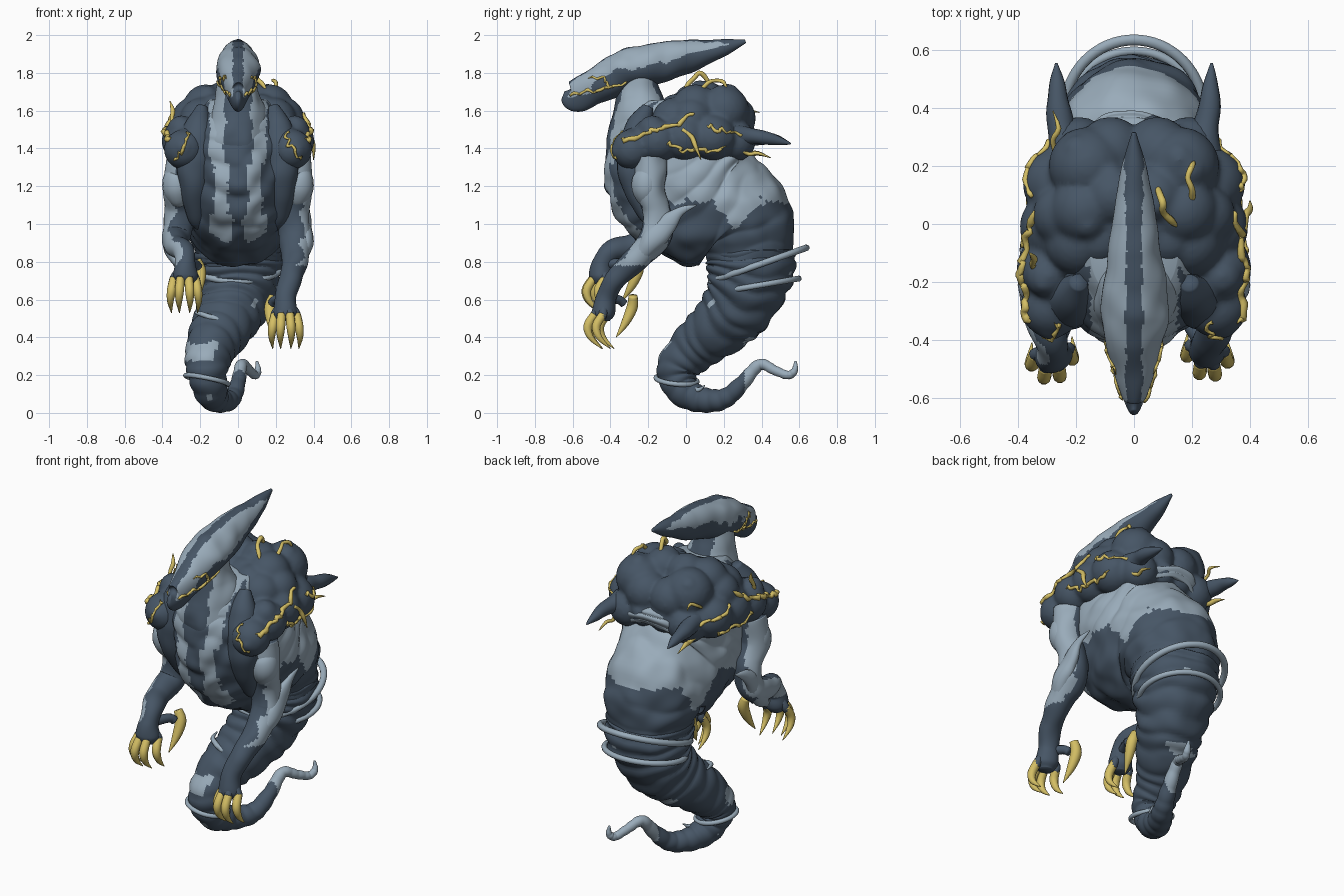
import bpy, bmesh, math, random
from mathutils import Vector, noise, Matrix
from mathutils.bvhtree import BVHTree

random.seed(4)


def material(name, rgb):
    m = bpy.data.materials.new(name)
    m.diffuse_color = (*rgb, 1)
    return m


DARK, LIGHT, GOLD = 0, 1, 2
MATS = [material("dark slate", (.062, .092, .132)),
        material("pale blue grey", (.32, .41, .49)),
        material("gold", (.66, .52, .13))]


def finish(name, bm, rule):
    """Turn a bmesh into a smooth object, coloured by an index or a rule(center, normal)."""
    bmesh.ops.recalc_face_normals(bm, faces=bm.faces)
    bm.normal_update()
    for f in bm.faces:
        f.smooth = True
        f.material_index = rule(f.calc_center_median(), f.normal) if callable(rule) else 0
    me = bpy.data.meshes.new(name)
    bm.to_mesh(me)
    bm.free()
    for m in (MATS if callable(rule) else [MATS[rule]]):
        me.materials.append(m)
    ob = bpy.data.objects.new(name, me)
    bpy.context.collection.objects.link(ob)
    return ob


def spline(pts, n):
    """Catmull-Rom through tuples of any length."""
    P = [pts[0]] + list(pts) + [pts[-1]]
    out = []
    for i in range(1, len(P) - 2):
        for t in (k / n for k in range(n)):
            out.append([.5 * (2 * b + (c - a) * t + (2 * a - 5 * b + 4 * c - d) * t * t
                              + (3 * b - a - 3 * c + d) * t ** 3)
                        for a, b, c, d in zip(P[i - 1], P[i], P[i + 1], P[i + 2])])
    return out + [list(pts[-1])]


def tube(name, pts, rule, sides=16, n=6, ridge=0.0, freq=1.0, lump=0.0):
    """Loft ellipses along a path of (x, y, z, side radius[, other radius])."""
    rows = spline([p if len(p) == 5 else (*p, p[3]) for p in pts], n)
    bm, rings = bmesh.new(), []
    for i, r in enumerate(rows):
        c = Vector(r[:3])
        t = (Vector(rows[min(i + 1, len(rows) - 1)][:3]) - Vector(rows[max(i - 1, 0)][:3])).normalized()
        ref = Vector((1, 0, 0)) if abs(t.x) < .9 else Vector((0, 1, 0))
        s = (ref - t * ref.dot(t)).normalized()
        u = t.cross(s)
        ring = []
        for k in range(sides):
            a = 2 * math.pi * k / sides
            d = s * (math.cos(a) * r[3]) + u * (math.sin(a) * r[4])
            wob = .6 * noise.noise((c + d) * 5)
            m = 1 + ridge * (abs(math.sin(math.pi * (i / n * freq + wob))) - .5)
            m += lump * noise.noise((c + d) * 9)
            ring.append(bm.verts.new(c + d * m))
        rings.append(ring)
    for a, b in zip(rings, rings[1:]):
        for k in range(sides):
            bm.faces.new((a[k], a[(k + 1) % sides], b[(k + 1) % sides], b[k]))
    bm.faces.new(rings[0])
    bm.faces.new(rings[-1])
    return finish(name, bm, rule)


def jag(c, s=8):
    return noise.noise(c * s) + .5 * noise.noise(c * s * 2.7)


# Colour rules
def torso_rule(c, n):
    x = abs(c.x) + .018 * jag(Vector((0, c.y, c.z)), 11)
    if c.y < -.1 and n.y < -.2 and abs(c.x) < .24:
        if c.z < 1.05:
            return LIGHT if .025 < x < .15 and c.z > .9 + .6 * abs(x - .06) else DARK
        mid, wide = (.115, .036) if c.z > 1.32 else (.09, .036)
        return LIGHT if abs(x - mid) < wide else DARK
    if c.y < -.2:
        return LIGHT if c.z > 1.12 and jag(c, 5) > .15 else DARK
    dip = .13 * math.exp(-((c.y - .28) / .09) ** 2) if abs(c.x) > .12 else 0
    return LIGHT if c.z > 1.11 + (.08 if c.y < .4 else .03) * jag(c, 6) - dip else DARK


def tail_rule(c, n):
    if c.y > .31 and c.z < .4:
        return LIGHT
    if c.y < .02 and .27 < c.z + .02 * jag(c, 12) < .37 and n.y < .2 and n.x < .35:
        return LIGHT
    return LIGHT if jag(c, 7) > .75 else DARK


def head_rule(c, n):
    if abs(c.x) < .028 + .012 * jag(Vector((0, c.y, 0)), 14) + max(0, c.y - .15) * .1:
        return DARK
    if c.y < -.5:
        return LIGHT if c.z > 1.68 + .02 * jag(c, 12) else DARK
    low = .1 if c.y < -.4 else .0 + max(0, c.y) * 1.2
    return LIGHT if n.z > low + .25 * jag(c, 10) else DARK


def neck_rule(c, n):
    return LIGHT if abs(c.x) > .07 + .02 * jag(c, 10) and c.z > 1.3 else DARK


def arm_rule(c, n):
    out = n.x * (1 if c.x > 0 else -1)
    if c.z > 1.1:
        return LIGHT if out > .25 + .3 * jag(c, 9) else DARK
    return LIGHT if c.z > .78 and out > .4 + .5 * jag(c, 9) else DARK


# Body
tube("torso", [(0, -.1, 1.66, .15, .17), (0, -.09, 1.55, .25, .29), (0, -.065, 1.42, .29, .382),
               (0, .005, 1.26, .3, .435), (0, .11, 1.13, .3, .385), (0, .285, 1.015, .275, .285),
               (0, .335, .85, .235, .235), (0, .33, .68, .2, .2)],
     torso_rule, 120, 22, .035, 1.5, .06)
tube("tail", [(0, .34, .86, .23), (0, .34, .75, .23), (-.02, .3, .61, .2), (-.07, .2, .48, .165),
              (-.14, .06, .36, .135), (-.165, -.04, .24, .11), (-.15, -.02, .13, .09),
              (-.11, .08, .072, .068), (-.04, .2, .075, .053), (0, .3, .16, .04), (.02, .39, .255, .03),
              (.06, .47, .225, .025), (.09, .54, .2, .022), (.105, .575, .225, .018), (.1, .58, .275, .006)],
     tail_rule, 40, 14, .08, 2, .06)
tube("neck", [(0, -.26, 1.84, .09, .1), (0, -.255, 1.7, .115, .115), (0, -.235, 1.55, .155, .165),
              (0, -.22, 1.42, .19, .21), (0, -.18, 1.28, .17, .2)], neck_rule, 72, 18, 0, 1, .12)
head = tube("head", [(0, -.65, 1.685, .012, .02), (0, -.6, 1.67, .04, .08), (0, -.5, 1.722, .072, .09),
                     (0, -.4, 1.768, .1, .107), (0, -.3, 1.815, .117, .115), (0, -.2, 1.842, .11, .112),
                     (0, -.1, 1.863, .093, .103), (0, 0, 1.886, .078, .088), (0, .1, 1.908, .06, .068),
                     (0, .2, 1.935, .042, .046), (0, .315, 1.967, .007, .009)],
            head_rule, 80, 16, 0, 1, .12)
# Muscles flanking the chest stripes
for s in (-1, 1):
    tube("chest_muscle", [(s * .19, -.2, 1.62, .03), (s * .21, -.25, 1.5, .08), (s * .225, -.27, 1.36, .095),
                          (s * .23, -.26, 1.22, .085), (s * .225, -.2, 1.05, .05), (s * .2, -.15, .98, .02)],
         DARK, 24, 8, 0, 1, .1)

# Lumpy shoulder mantle, blended from spheres
blobs = [(.285, -.285, 1.395, .108), (.29, -.15, 1.44, .115), (.27, -.01, 1.46, .125), (.26, .14, 1.46, .125),
         (.19, .26, 1.44, .11), (.19, -.06, 1.55, .12), (.24, .03, 1.56, .11), (.17, .05, 1.62, .12),
         (.16, .2, 1.6, .135), (.07, .1, 1.65, .11), (.08, .25, 1.56, .12), (.06, .27, 1.46, .1),
         (.22, -.24, 1.47, .085), (.3, -.18, 1.5, .075), (.06, 0, 1.58, .12), (.12, -.05, 1.59, .1)]
bm = bmesh.new()
for s in (-1, 1):
    for x, y, z, r in blobs:
        bmesh.ops.create_icosphere(bm, subdivisions=3, radius=r, matrix=Matrix.Translation((s * x, y, z)))
        for k in range(3):
            d = Vector((random.uniform(-.2, 1), random.uniform(-1, 1), random.uniform(-.4, 1))).normalized() * r * .62
            bmesh.ops.create_icosphere(bm, subdivisions=2, radius=r * .48,
                                       matrix=Matrix.Translation((s * (x + d.x * .8), y + d.y, z + d.z)))
mantle = finish("shoulder_mantle", bm, DARK)
mod = mantle.modifiers.new("blend", "REMESH")
mod.mode, mod.voxel_size, mod.use_smooth_shade = "VOXEL", .013, True
mod = mantle.modifiers.new("soften", "SMOOTH")
mod.iterations, mod.factor = 4, .5

# Arms, hands and claws
ARMS = {1: [(.29, -.19, 1.34, .09), (.315, -.19, 1.2, .078), (.3, -.16, 1.07, .078), (.3, -.16, .94, .085),
            (.305, -.25, .83, .07), (.28, -.36, .72, .06), (.255, -.42, .62, .055), (.25, -.44, .53, .062),
            (.25, -.445, .49, .04)],
        -1: [(-.29, -.19, 1.34, .09), (-.315, -.19, 1.2, .078), (-.31, -.14, 1.07, .075), (-.325, -.15, .94, .075),
             (-.325, -.28, .885, .065), (-.29, -.39, .86, .058), (-.28, -.44, .79, .055), (-.28, -.45, .72, .062),
             (-.28, -.455, .68, .04)]}
for s, pts in ARMS.items():
    # Rear horn on the mantle
    tube("rear_horn", [(s * .23, .22, 1.46, .08), (s * .25, .33, 1.465, .05), (s * .26, .41, 1.455, .036),
                       (s * .265, .49, 1.44, .024), (s * .268, .555, 1.425, .004)], DARK, 14, 6, 0, 1, .3)
    tube("arm", pts, arm_rule, 40, 14, 0, 1, .16)
    hx, hy, hz = pts[-2][:3]
    for dx, dy in ((-.055, .03), (-.02, -.03), (.025, -.035), (.06, .01)):
        x, y = hx + s * dx, hy + dy
        tube("finger", [(hx + s * dx * .5, hy + dy * .4, hz + .03, .026), (x, y - .01, hz - .01, .023),
                        (x, y - .02, hz - .035, .019)], DARK, 10, 4)
        tube("claw", [(x, y - .01, hz - .01, .023), (x + s * dx * .2, y - .045, hz - .07, .024),
                      (x + s * dx * .3, y - .03, hz - .13, .017), (x + s * dx * .2, y + .03, hz - .19, .002)],
             GOLD, 10, 5)
    # The raised hand spreads its thumb further back
    back = .04 if s < 0 else 0
    tube("thumb", [(hx, hy + .01, hz + .07, .03), (hx - s * .05, hy + .08 + back, hz + .07, .025),
                   (hx - s * .07, hy + .11 + back, hz + .05, .024)], DARK, 10, 4)
    tube("thumb_claw", [(hx - s * .06, hy + .16 + back, hz + .09, .024),
                        (hx - s * .08, hy + .155 + back, hz + .03, .031),
                        (hx - s * .075, hy + .12 + back, hz - .05, .023),
                        (hx - s * .06, hy + .07 + back, hz - .13, .002)], GOLD, 10, 5)
    # Wisp sweeping back from the elbow, and the bulging upper arm
    tube("elbow_wisp", [(s * .33, -.3, .79, .015, .03), (s * .35, -.2, .88, .04, .055),
                        (s * .36, -.12, .98, .035, .055), (s * .365, -.04, 1.06, .02, .03),
                        (s * .36, .055, 1.1, .003, .003)], LIGHT, 14, 7, 0, 1, .4)
    tube("upper_arm_muscle", [(s * .31, -.22, 1.31, .03), (s * .32, -.21, 1.26, .07), (s * .322, -.21, 1.19, .078),
                              (s * .315, -.2, 1.13, .055), (s * .31, -.18, 1.1, .02)], LIGHT, 18, 5)


# Floating rings around the lower body
def ring(name, loc, radii, thick, tilt):
    bpy.ops.mesh.primitive_torus_add(major_radius=1, minor_radius=thick / radii[0], major_segments=64,
                                     minor_segments=10, location=loc, rotation=tilt)
    ob = bpy.context.object
    ob.name = name
    ob.scale = (radii[0], radii[1], radii[0])
    ob.data.materials.append(MATS[LIGHT])
    bpy.ops.object.shade_smooth()


ring("upper_ring", (0, .385, .785), (.24, .265), .018, (.34, 0, 0))
ring("lower_ring", (0, .385, .675), (.225, .215), .016, (.17, 0, 0))
ring("tail_ring", (-.165, -.05, .175), (.115, .11), .013, (-.1, .2, 0))
tube("tail_arc", [(-.23, .13, .53, .004), (-.2, .05, .525, .013), (-.1, .015, .49, .015), (-.02, .06, .445, .013),
                  (.03, .14, .43, .004)], LIGHT, 10, 6)
tube("tail_barb", [(-.12, .02, .14, .02), (-.07, .06, .12, .014), (-.05, .1, .145, .003)], LIGHT, 8, 5)

# Gold cracks hugging the mantle and the head
bpy.context.view_layer.update()
deps = bpy.context.evaluated_depsgraph_get()


def crack(target, pts, r=.009):
    tree = BVHTree.FromObject(target, deps)
    path = []
    for p in spline(pts, 6):
        j = Vector([random.uniform(-.016, .016) for _ in range(3)])
        co, no, _, _ = tree.find_nearest(Vector(p) + j)
        path.append((*(co + no * .003), r * random.uniform(.6, 1.3)))
    path[0], path[-1] = (*path[0][:3], .002), (*path[-1][:3], .002)
    tube("gold_crack", path, GOLD, 6, 2)


def twig(pts, r=.011):
    tube("gold_twig", [(*p, r if i < len(pts) - 1 else .002) for i, p in enumerate(pts)], GOLD, 8, 3, 0, 1, .4)


for s in (-1, 1):
    crack(mantle, [(s * .36, -.34, 1.44), (s * .4, -.24, 1.48), (s * .4, -.12, 1.52), (s * .38, .04, 1.6)], .013)
    crack(mantle, [(s * .4, -.08, 1.43), (s * .4, -.01, 1.37), (s * .4, .1, 1.36), (s * .38, .22, 1.4)])
    crack(mantle, [(s * .36, .1, 1.52), (s * .36, .2, 1.5), (s * .3, .3, 1.47)])
    crack(mantle, [(s * .34, -.38, 1.33), (s * .27, -.38, 1.42), (s * .26, -.36, 1.5)], .007)
    crack(head, [(s * .05, -.62, 1.68), (s * .1, -.52, 1.69), (s * .12, -.42, 1.71), (s * .12, -.3, 1.74)], .008)
    crack(head, [(s * .1, -.52, 1.78), (s * .12, -.45, 1.77), (s * .12, -.4, 1.71)], .006)
    # Loose twigs below the rear horns
    twig([(s * .27, .2, 1.42), (s * .27, .28, 1.4), (s * .25, .33, 1.37), (s * .26, .38, 1.375), (s * .26, .45, 1.35)])
twig([(-.27, .24, 1.55), (-.28, .29, 1.58), (-.26, .33, 1.6), (-.28, .39, 1.59)], .009)
twig([(.08, .13, 1.73), (.09, .1, 1.78), (.1, .07, 1.8), (.1, .04, 1.77), (.13, .01, 1.74), (.15, -.01, 1.71)], .012)
twig([(.2, .08, 1.71), (.2, .12, 1.75), (.185, .16, 1.76), (.2, .2, 1.75), (.21, .22, 1.7)], .01)
twig([(-.34, -.16, 1.5), (-.35, -.14, 1.56), (-.345, -.12, 1.6), (-.36, -.1, 1.65)], .012)
twig([(.38, -.02, 1.5), (.385, .03, 1.46), (.4, .05, 1.41), (.4, .08, 1.34)])
